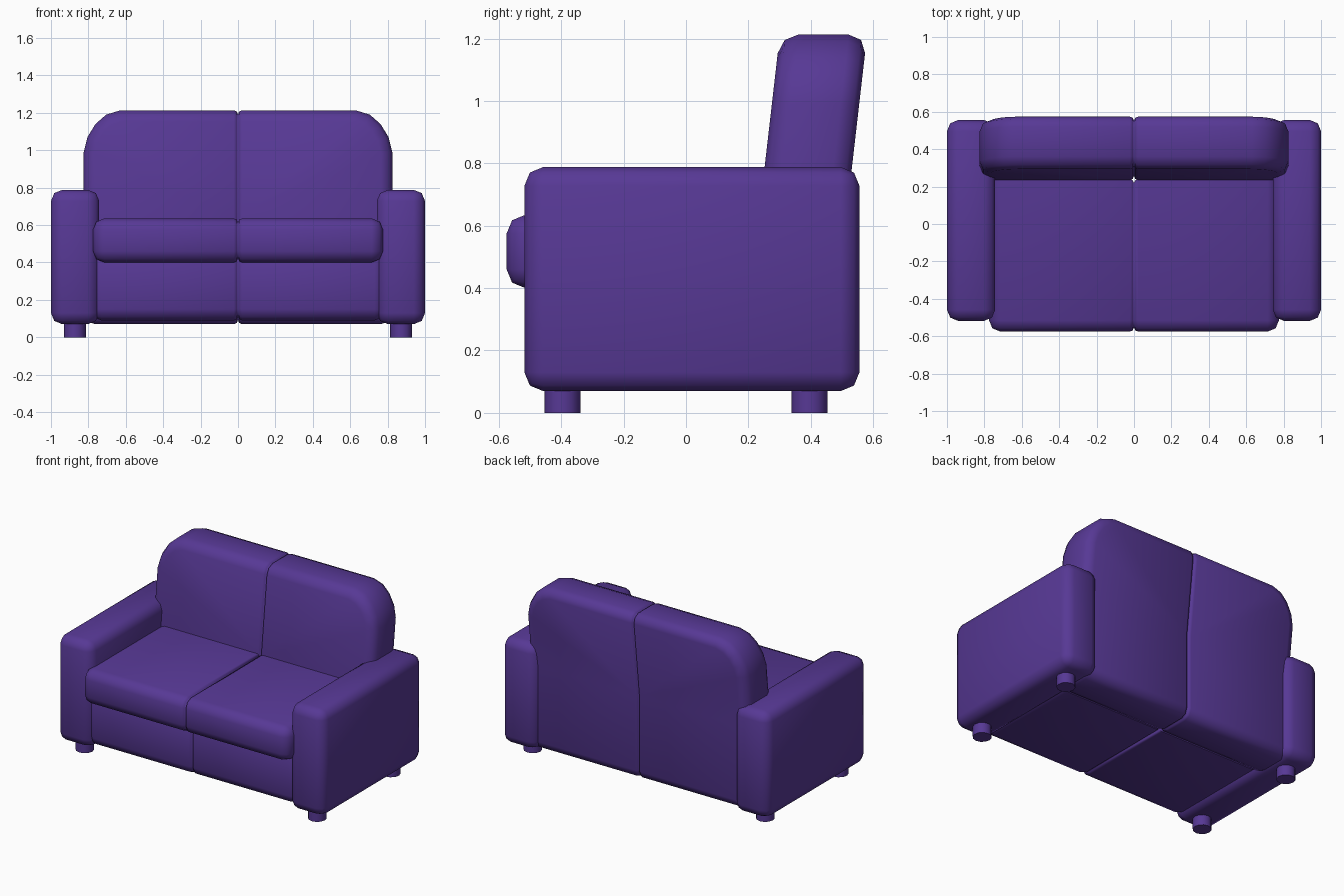
import bpy, bmesh, math
from mathutils import Matrix, Vector

if "Cube" in bpy.data.objects:
    bpy.data.objects.remove(bpy.data.objects["Cube"])

mat = bpy.data.materials.new("purple_fabric")
mat.diffuse_color = (0.095, 0.04, 0.30, 1)
mat.use_nodes = True
mat.node_tree.nodes["Principled BSDF"].inputs["Base Color"].default_value = mat.diffuse_color


def finish(bm, name, mirror_y=False):
    """Turn a half model into a mirrored, smooth-shaded object."""
    bmesh.ops.recalc_face_normals(bm, faces=bm.faces)
    me = bpy.data.meshes.new(name)
    bm.to_mesh(me)
    bm.free()
    ob = bpy.data.objects.new(name, me)
    bpy.context.collection.objects.link(ob)
    me.materials.append(mat)
    bpy.ops.object.select_all(action='DESELECT')
    ob.select_set(True)
    bpy.context.view_layer.objects.active = ob
    bpy.ops.object.shade_smooth_by_angle(angle=math.radians(60))
    mod = ob.modifiers.new("mirror", 'MIRROR')
    mod.use_axis = (True, mirror_y, False)
    mod.merge_threshold = 0.0005
    return ob


def box(x0, x1, y0, y1, z0, z1):
    bm = bmesh.new()
    c = Vector((x0 + x1, y0 + y1, z0 + z1)) / 2
    bmesh.ops.create_cube(bm, size=1, matrix=Matrix.Translation(c)
                          @ Matrix.Diagonal((x1 - x0, y1 - y0, z1 - z0, 1)))
    return bm


def round_edges(bm, edges, r):
    bmesh.ops.bevel(bm, geom=list(edges), offset=r, offset_type='OFFSET',
                    segments=2, profile=0.5, affect='EDGES', clamp_overlap=True)


def groove(bm, r=0.022):
    """Keep the +x half and round its middle edge, forming the centre seam."""
    bmesh.ops.bisect_plane(bm, geom=bm.verts[:] + bm.edges[:] + bm.faces[:],
                           plane_co=(0, 0, 0), plane_no=(1, 0, 0), clear_inner=True)
    rim = [e for e in bm.edges if e.is_boundary]
    cap = bmesh.ops.contextual_create(bm, geom=rim)["faces"][0]
    round_edges(bm, cap.edges, r)
    inner = [f for f in bm.faces if all(abs(v.co.x) < 1e-4 for v in f.verts)]
    bmesh.ops.delete(bm, geom=inner, context='FACES')


# Seat cushion and base: rounded except where they meet the back
for name, x, y0, z0, z1 in (("seat_cushion", 0.775, -0.575, 0.40, 0.635),
                            ("base", 0.79, -0.50, 0.09, 0.46)):
    bm = box(-x, x, y0, 0.24, z0, z1)
    round_edges(bm, [e for e in bm.edges
                     if any(v.co.y < 0 for v in e.verts)], 0.06)
    groove(bm)
    finish(bm, name)

# Backrest: rounded outline, extruded in depth, upper part leaning back
outline = [(0.825, 0.07), (0.825, 0.99), (0.805, 1.07), (0.762, 1.14),
           (0.705, 1.19), (0.63, 1.213)]
outline += [(-x, z) for x, z in reversed(outline)]
bm = bmesh.new()
face = bm.faces.new([bm.verts.new((x, 0.235, z)) for x, z in outline])
ext = bmesh.ops.extrude_face_region(bm, geom=[face], use_keep_orig=True)
bmesh.ops.translate(bm, vec=(0, 0.28, 0),
                    verts=[g for g in ext["geom"] if isinstance(g, bmesh.types.BMVert)])
bmesh.ops.recalc_face_normals(bm, faces=bm.faces)
rim = [e for e in bm.edges if abs(e.verts[0].co.y - e.verts[1].co.y) < 1e-4
       or max(v.co.z for v in e.verts) < 0.1]
round_edges(bm, rim, 0.06)
groove(bm)
bend = 0.64
bmesh.ops.bisect_plane(bm, geom=bm.verts[:] + bm.edges[:] + bm.faces[:],
                       plane_co=(0, 0, bend), plane_no=(0, 0, 1))
for v in bm.verts:
    v.co.y += 0.115 * max(0, v.co.z - bend)
finish(bm, "backrest")

# Armrests
bm = box(0.742, 1.0, -0.518, 0.556, 0.07, 0.788)
round_edges(bm, bm.edges, 0.06)
finish(bm, "armrests")

# Legs
bm = bmesh.new()
bmesh.ops.create_cone(bm, cap_ends=True, segments=12, radius1=0.058, radius2=0.058,
                      depth=0.1, matrix=Matrix.Translation((0.872, 0.396, 0.05)))
finish(bm, "legs", mirror_y=True)
